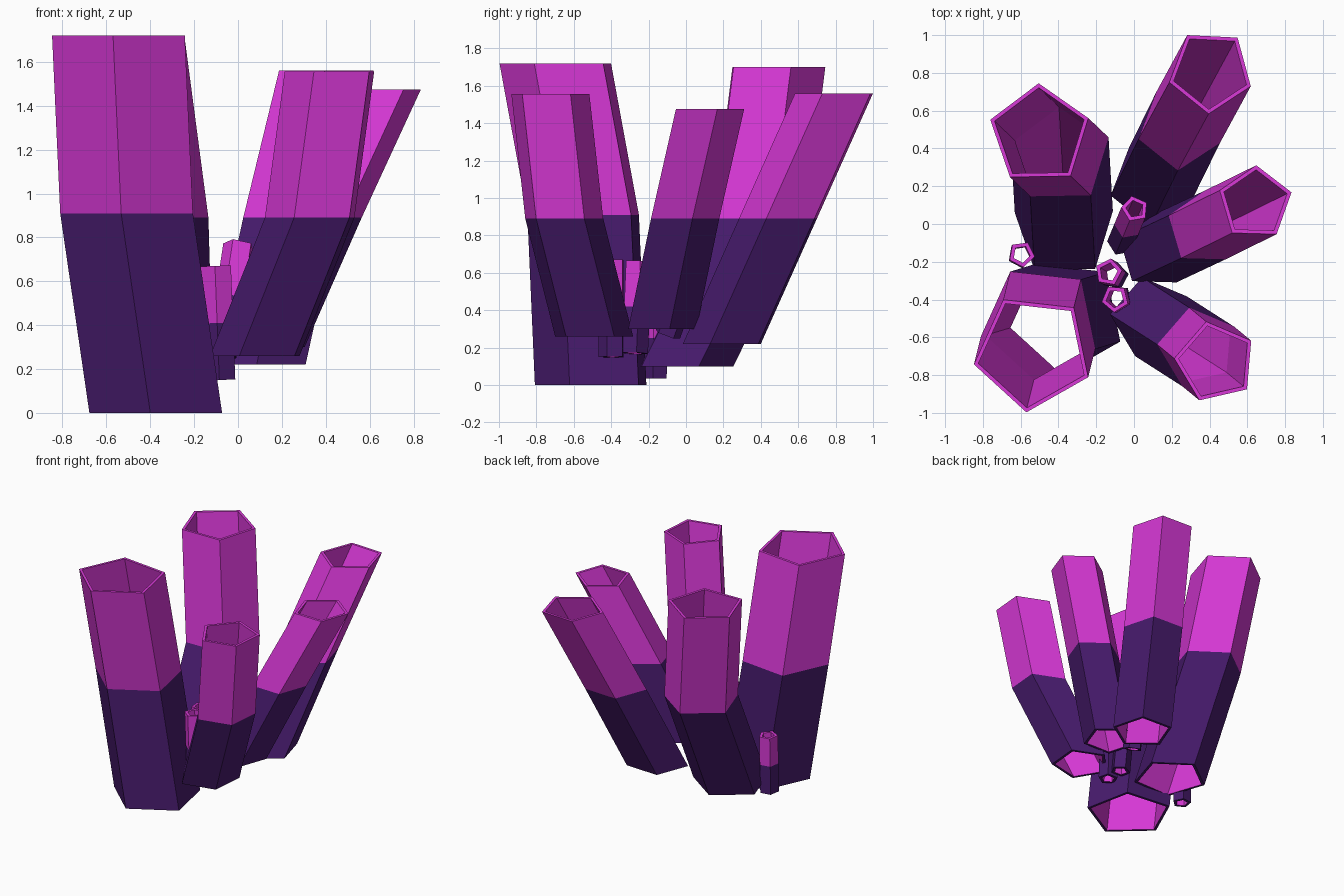
import bpy, bmesh
from math import cos, sin, radians, tau
from mathutils import Vector, Matrix

if "Cube" in bpy.data.objects:
    bpy.data.objects.remove(bpy.data.objects["Cube"])

def material(name, color):
    m = bpy.data.materials.new(name)
    m.diffuse_color = color
    m.use_nodes = True
    m.node_tree.nodes["Principled BSDF"].inputs["Base Color"].default_value = m.diffuse_color
    return m

DARK = material("dark_purple", (0.065, 0.011, 0.156, 1))
PINK = material("magenta", (0.69, 0.04, 0.68, 1))
WALL = 0.024   # corner-to-corner wall thickness

def tube(name, radius, angle, path, square_ends=False):
    """Hollow five-sided tube, open at both ends, through bottom, middle and top centres."""
    path = [Vector(p) for p in path]
    rot = Matrix.Identity(3)
    if square_ends:
        rot = Vector((0, 0, 1)).rotation_difference(path[-1] - path[0]).to_matrix()
    bm = bmesh.new()

    def ring(c, r):
        a = radians(angle)
        return [bm.verts.new(c + rot @ Vector((r * cos(a + i * tau / 5), r * sin(a + i * tau / 5), 0)))
                for i in range(5)]

    outer = [ring(c, radius) for c in path]
    inner = [ring(c, radius - WALL) for c in path]
    # outside going up, top rim, inside going down, bottom rim
    loops = outer + inner[::-1]
    mats = [0, 1, 1, 1, 1, 0]
    for k, mat in enumerate(mats):
        lo, hi = loops[k], loops[(k + 1) % 6]
        for i in range(5):
            j = (i + 1) % 5
            bm.faces.new((lo[i], lo[j], hi[j], hi[i])).material_index = mat
    me = bpy.data.meshes.new(name)
    bm.to_mesh(me)
    bm.free()
    me.materials.append(DARK)
    me.materials.append(PINK)
    bpy.context.collection.objects.link(bpy.data.objects.new(name, me))

# Large tubes: flat level ends, bent outward at the colour change
tube("front_left_tube", 0.32, -96.4, [(-0.364, -0.49, 0), (-0.497, -0.53, 0.91), (-0.534, -0.679, 1.72)])
tube("back_left_tube", 0.273, 91, [(-0.37, -0.02, 0.10), (-0.393, 0.37, 0.89), (-0.50, 0.472, 1.70)])
tube("back_right_tube", 0.227, -92.8, [(0.096, 0.21, 0.22), (0.243, 0.51, 0.89), (0.406, 0.81, 1.56)])
tube("right_tube", 0.20, 16.4, [(0.112, -0.144, 0.30), (0.372, -0.022, 0.89), (0.642, 0.111, 1.475)])
tube("front_right_tube", 0.22, -113, [(0.092, -0.497, 0.26), (0.342, -0.657, 0.89), (0.432, -0.731, 1.555)])

# Small tubes clustered around the base
def small_tube(name, radius, angle, bottom, top):
    b, t = Vector(bottom), Vector(top)
    tube(name, radius, angle, [b, (b + t) / 2, t], square_ends=True)

small_tube("small_left_tube", 0.07, 62, (-0.60, -0.165, 0.035), (-0.595, -0.16, 0.47))
small_tube("small_inner_tube", 0.073, 80, (-0.10, -0.275, 0.17), (-0.135, -0.255, 0.66))
small_tube("small_front_tube", 0.073, 50, (-0.08, -0.395, 0.15), (-0.10, -0.395, 0.67))
small_tube("small_back_tube", 0.073, 30, (-0.07, -0.10, 0.27), (0.005, 0.08, 0.765))
